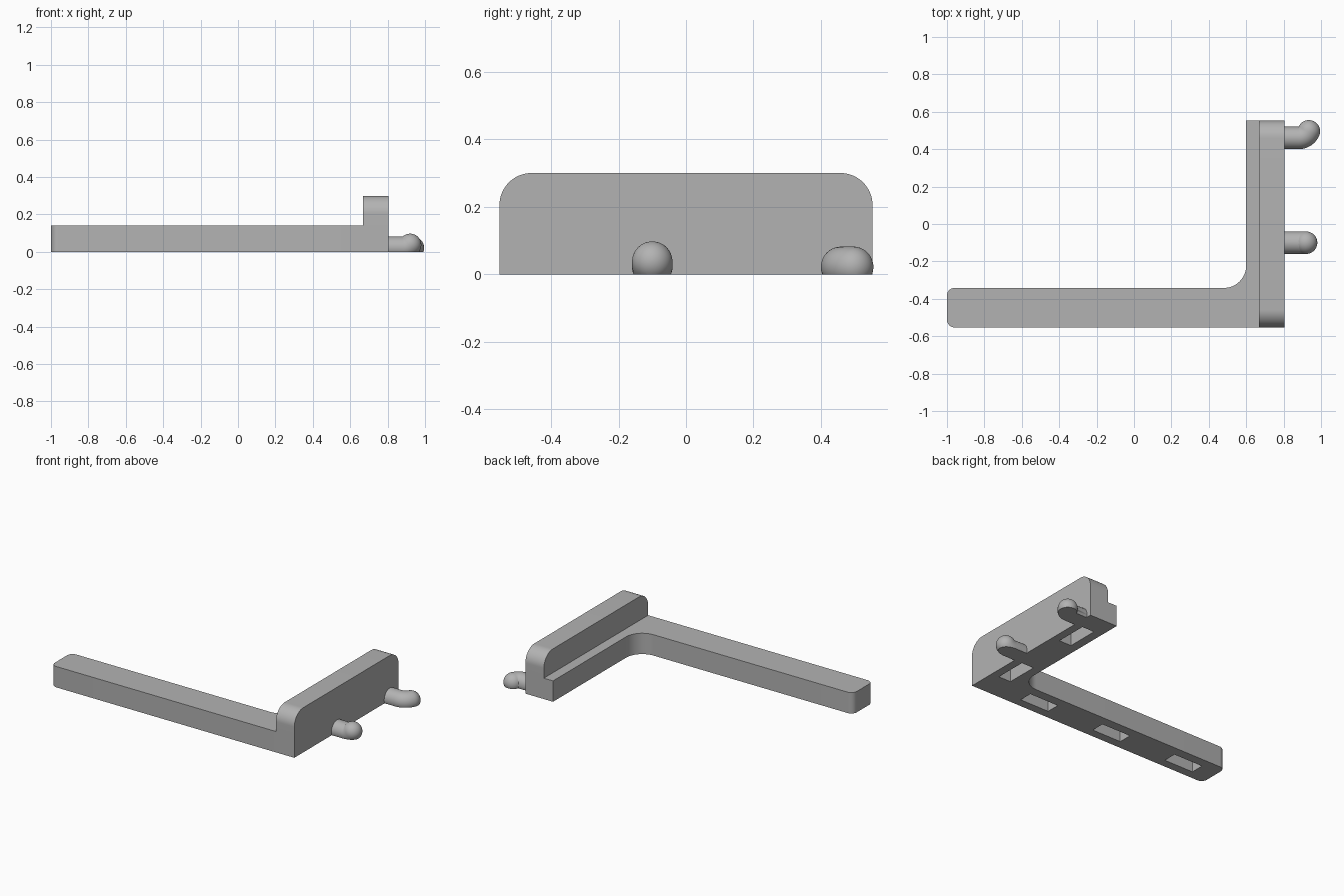
import bpy, bmesh
from math import sin, cos, pi, radians
from mathutils import Vector

if "Cube" in bpy.data.objects:
    bpy.data.objects.remove(bpy.data.objects["Cube"], do_unlink=True)

grey = bpy.data.materials.new("light grey")
grey.use_nodes = True
COLOUR = (0.45, 0.45, 0.45, 1)
grey.diffuse_color = COLOUR
grey.node_tree.nodes["Principled BSDF"].inputs["Base Color"].default_value = COLOUR


def make_object(name, bm):
    bmesh.ops.recalc_face_normals(bm, faces=bm.faces)
    mesh = bpy.data.meshes.new(name)
    bm.to_mesh(mesh)
    bm.free()
    mesh.materials.append(grey)
    obj = bpy.data.objects.new(name, mesh)
    bpy.context.collection.objects.link(obj)
    return obj


def arc(cx, cy, r, start, end, steps=16):
    angles = [radians(start + (end - start) * i / steps) for i in range(steps + 1)]
    return [(cx + r * cos(a), cy + r * sin(a)) for a in angles]


def extrude(name, points, offset):
    bm = bmesh.new()
    face = bm.faces.new([bm.verts.new(p) for p in points])
    new = bmesh.ops.extrude_face_region(bm, geom=[face])["geom"]
    bmesh.ops.translate(bm, vec=offset, verts=[v for v in new if isinstance(v, bmesh.types.BMVert)])
    return make_object(name, bm)


def smooth(obj):
    bpy.ops.object.select_all(action="DESELECT")
    obj.select_set(True)
    bpy.context.view_layer.objects.active = obj
    bpy.ops.object.shade_smooth_by_angle(angle=radians(30))


def boolean(obj, tool, operation):
    mod = obj.modifiers.new(operation.lower(), "BOOLEAN")
    mod.operation, mod.object, mod.solver = operation, tool, "EXACT"
    bpy.context.view_layer.objects.active = obj
    bpy.ops.object.modifier_apply(modifier=mod.name)
    bpy.data.objects.remove(tool, do_unlink=True)


LEFT, FRONT, BACK, INNER = 0.805, -0.553, 0.553, -0.342

# L-shaped base with a filleted inside corner and a rounded arm end
outline = ([(LEFT, FRONT), (LEFT, BACK), (0.6, BACK)]
           + arc(0.48, INNER + 0.12, 0.12, 0, -90)
           + arc(-0.96, INNER - 0.04, 0.04, 90, 180, 8)
           + arc(-0.96, FRONT + 0.04, 0.04, 180, 270, 8))
bracket = extrude("bracket", [(x, y, 0) for x, y in outline], (0, 0, 0.14))

# Upright plate with rounded top corners
profile = ([(FRONT, 0), (BACK, 0)]
           + arc(BACK - 0.095, 0.205, 0.095, 0, 90)
           + arc(FRONT + 0.095, 0.205, 0.095, 90, 180))
plate = extrude("upright_plate", [(0.668, y, z) for y, z in profile], (LEFT - 0.668, 0, 0))
boolean(bracket, plate, "UNION")

# Pockets in the underside: three along the arm, two along the crossbar
pockets = [(x, -0.45, 0.215, 0.09) for x in (0.365, -0.2, -0.765)]
pockets += [(0.705, y, 0.09, 0.215) for y in (-0.26, 0.305)]
for x, y, w, d in pockets:
    corners = [(x + sx * w / 2, y + sy * d / 2, -0.05)
               for sx, sy in ((-1, -1), (1, -1), (1, 1), (-1, 1))]
    boolean(bracket, extrude("pocket_cutter", corners, (0, 0, 0.15)), "DIFFERENCE")
smooth(bracket)


# Round pegs: straight, then a tight bend, then a dome, flattened underneath
def peg(name, y, bend_dir, angle, r=0.06, sides=40):
    along, bend = Vector((1, 0, 0)), Vector(bend_dir)
    across = along.cross(bend)
    elbow = Vector((0.88, y, 0.022))
    rings = [(Vector((0.79, y, 0.022)), 0, r)]
    for i in range(13):
        a = radians(angle) * i / 12
        rings.append((elbow + r * (sin(a) * along + (1 - cos(a)) * bend), a, r))
    tip, a = rings[-1][0], radians(angle)
    heading = cos(a) * along + sin(a) * bend
    for i in range(1, 13):
        t = pi / 2 * i / 12
        rings.append((tip + heading * r * sin(t), a, r * cos(t)))
    bm = bmesh.new()
    loops = []
    for centre, a, radius in rings:
        normal = cos(a) * bend - sin(a) * along
        loops.append([bm.verts.new(centre + radius * (cos(q) * normal + sin(q) * across))
                      for q in (2 * pi * k / sides for k in range(sides))])
    for low, high in zip(loops, loops[1:]):
        for k in range(sides):
            n = (k + 1) % sides
            bm.faces.new((low[k], low[n], high[n], high[k]))
    bm.faces.new(loops[0])
    bmesh.ops.remove_doubles(bm, verts=bm.verts, dist=0.0001)
    cut = bmesh.ops.bisect_plane(bm, geom=bm.verts[:] + bm.edges[:] + bm.faces[:],
                                 plane_co=(0, 0, 0), plane_no=(0, 0, 1), clear_inner=True)
    edges = [e for e in cut["geom_cut"] if isinstance(e, bmesh.types.BMEdge)]
    bmesh.ops.holes_fill(bm, edges=edges, sides=0)
    smooth(make_object(name, bm))


peg("upward_peg", -0.1, (0, 0, 1), 42)
peg("sideways_peg", 0.46, (0, 1, 0), 66)
